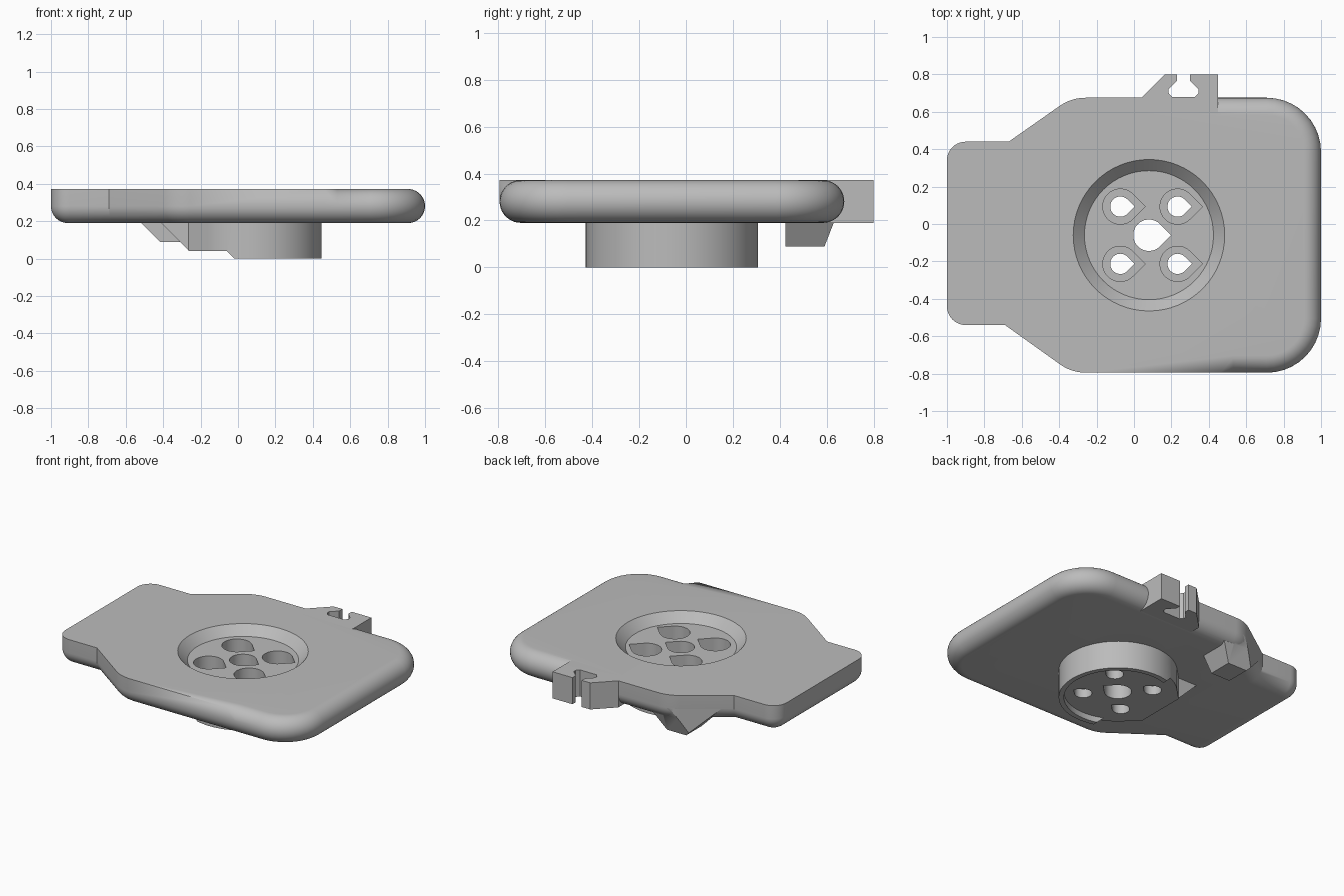
import bpy, bmesh
from math import sin, cos, pi, radians, atan2, tan, acos
from mathutils import Vector

if "Cube" in bpy.data.objects:
    bpy.data.objects.remove(bpy.data.objects["Cube"])

grey = bpy.data.materials.new("plain_grey")
grey.use_nodes = True
grey.diffuse_color = (0.5, 0.5, 0.5, 1)
grey.node_tree.nodes["Principled BSDF"].inputs["Base Color"].default_value = (0.5, 0.5, 0.5, 1)

BOTTOM, TOP, EDGE = 0.19, 0.372, 0.091
CX, CY = 0.08, -0.06


def loft(name, rings):
    """Closed solid through rings of equal point count."""
    bm = bmesh.new()
    rows = [[bm.verts.new(p) for p in ring] for ring in rings]
    n = len(rows[0])
    for a, b in zip(rows, rows[1:]):
        for i in range(n):
            j = (i + 1) % n
            bm.faces.new((a[i], a[j], b[j], b[i]))
    bm.faces.new(rows[0][::-1])
    bm.faces.new(rows[-1])
    bmesh.ops.remove_doubles(bm, verts=bm.verts, dist=1e-5)
    bmesh.ops.recalc_face_normals(bm, faces=bm.faces)
    mesh = bpy.data.meshes.new(name)
    bm.to_mesh(mesh)
    bm.free()
    mesh.materials.append(grey)
    obj = bpy.data.objects.new(name, mesh)
    bpy.context.collection.objects.link(obj)
    return obj


def prism(name, outline, z0, z1):
    return loft(name, [[(x, y, z) for x, y in outline] for z in (z0, z1)])


def prism_y(name, profile, y0, y1):
    return loft(name, [[(x, y, z) for x, z in profile] for y in (y0, y1)])


def frustum(name, low, high):
    """Solid between two rectangles given as x0, x1, y0, y1, z."""
    return loft(name, [[(a, c, z), (b, c, z), (b, d, z), (a, d, z)]
                       for a, b, c, d, z in (low, high)])


def circle(r, n=64):
    return [(CX + r * cos(2 * pi * i / n), CY + r * sin(2 * pi * i / n)) for i in range(n)]


def teardrop(x, y, r, side=1, cut=None):
    """Round outline with a 45 degree point, optionally cut off flat."""
    pts = [(r * cos(a), r * sin(a)) for a in (radians(45 + 270 * i / 48) for i in range(49))]
    tip = r * 2 ** 0.5
    pts += [(tip, 0)] if cut is None else [(cut, cut - tip), (cut, tip - cut)]
    return [(x + side * px, y + py) for px, py in pts]


def combine(body, other, operation):
    mod = body.modifiers.new(operation.lower(), "BOOLEAN")
    mod.operation, mod.object, mod.solver = operation, other, "EXACT"
    bpy.context.view_layer.objects.active = body
    bpy.ops.object.modifier_apply(modifier=mod.name)
    bpy.data.objects.remove(other)


# Plate outline: corner x, y and rounding radius, counter-clockwise
CORNERS = [(-1, -0.54, 0.1), (-0.69, -0.54, 0), (-0.333, -0.795, 0.24),
           (0.46, -0.795, 0), (0.53, -0.795, 0), (1, -0.795, 0.29),
           (1, 0.675, 0.29), (0.45, 0.675, 0), (0.43, 0.675, 0),
           (-0.335, 0.675, 0.24), (-0.67, 0.44, 0), (-1, 0.44, 0.1)]


def plate_outline(inset=0.0, steps=10):
    pts = []
    for i, (x, y, r) in enumerate(CORNERS):
        p = Vector((x, y))
        d0 = (p - Vector(CORNERS[i - 1][:2])).normalized()
        d1 = (Vector(CORNERS[(i + 1) % len(CORNERS)][:2]) - p).normalized()
        n0, n1 = Vector((-d0.y, d0.x)), Vector((-d1.y, d1.x))
        miter = (n0 + n1) / (1 + n0.dot(n1))
        if r == 0:
            pts.append(p + miter * inset)
            continue
        centre = p + miter * r
        turn = acos(max(-1, min(1, d0.dot(d1))))
        start = atan2(-n0.y, -n0.x)
        for k in range(steps + 1):
            a = start + turn * k / steps
            pts.append(centre + Vector((cos(a), sin(a))) * (r - inset))
    return pts


# Plate: underside rounded all round, upper edge rounded at the wide end only
base = plate_outline()
rings = []
ARC = 10
for k in range(ARC + 1):
    a = pi / 2 * k / ARC
    ring = plate_outline(EDGE * (1 - sin(a)))
    rings.append([(p.x, p.y, BOTTOM + EDGE * (1 - cos(a))) for p in ring])
for k in range(1, ARC + 1):
    a = pi / 2 * k / ARC
    ring = plate_outline(EDGE * (1 - cos(a)))
    rings.append([(p.x, p.y, TOP - EDGE * (1 - sin(a))) if q.x > 0.44 and not (q.y < 0 and q.x < 0.5)
                  else (q.x, q.y, TOP) for p, q in zip(ring, base)])
body = loft("mounting_plate", rings)

# Cup below the plate, with its sloped support
combine(body, prism("cup", teardrop(CX, CY, 0.3675, -1, 0.345), 0, 0.28), "UNION")
half = 0.174
combine(body, prism_y("cup_support",
                      [(-0.43, 0.21), (-0.262, 0.042), (-0.2, 0.042), (-0.2, 0.21)],
                      CY - half, CY + half), "UNION")

# Sloped lug under the back edge, trimmed to the plate outline
lug = frustum("lug", (-0.415, -0.27, 0.425, 0.59, 0.088), (-0.607, -0.15, 0.425, 0.665, 0.28))
combine(lug, prism("lug_trim", [tuple(p) for p in base], 0, 0.36), "INTERSECT")
combine(body, lug, "UNION")

# Cable clip at the back edge
MID = 0.265
slot = [(0.035, 0.80), (0.035, 0.765), (0.08, 0.72), (0.08, 0.70), (0.062, 0.68)]
clip = [(0.04, 0.6), (0.04, 0.675), (0.165, 0.80)]
clip += [(MID - dx, y) for dx, y in slot] + [(MID + dx, y) for dx, y in reversed(slot)]
clip += [(0.45, 0.80), (0.45, 0.6)]
combine(body, prism("cable_clip", clip, BOTTOM, TOP), "UNION")

# Conical pocket in the top
combine(body, loft("pocket", [[(x, y, z) for x, y in circle(r)]
                              for r, z in ((0.345, 0.312), (0.415, 0.382))]), "DIFFERENCE")

# Recess in the cup's underside and the step on its pointed side
combine(body, prism("recess", circle(0.335), -0.05, 0.04), "DIFFERENCE")
combine(body, prism_y("step", [(-0.5, -0.02), (0, -0.02), (-0.06, 0.04), (-0.5, 0.04)],
                      -0.6, 0.4), "DIFFERENCE")

# Teardrop holes: a central one and four with wide upper bores
combine(body, prism("centre_hole", teardrop(CX, CY, 0.084), -0.1, 0.5), "DIFFERENCE")
for sx in (-1, 1):
    for sy in (-1, 1):
        x, y = CX + 0.153 * sx, CY + 0.153 * sy
        combine(body, prism("hole", teardrop(x, y, 0.054), -0.1, 0.5), "DIFFERENCE")
        combine(body, prism("bore", teardrop(x, y, 0.094), 0.1, 0.5), "DIFFERENCE")

bpy.ops.object.select_all(action="DESELECT")
body.select_set(True)
bpy.context.view_layer.objects.active = body
bpy.ops.object.shade_smooth_by_angle(angle=radians(30))
